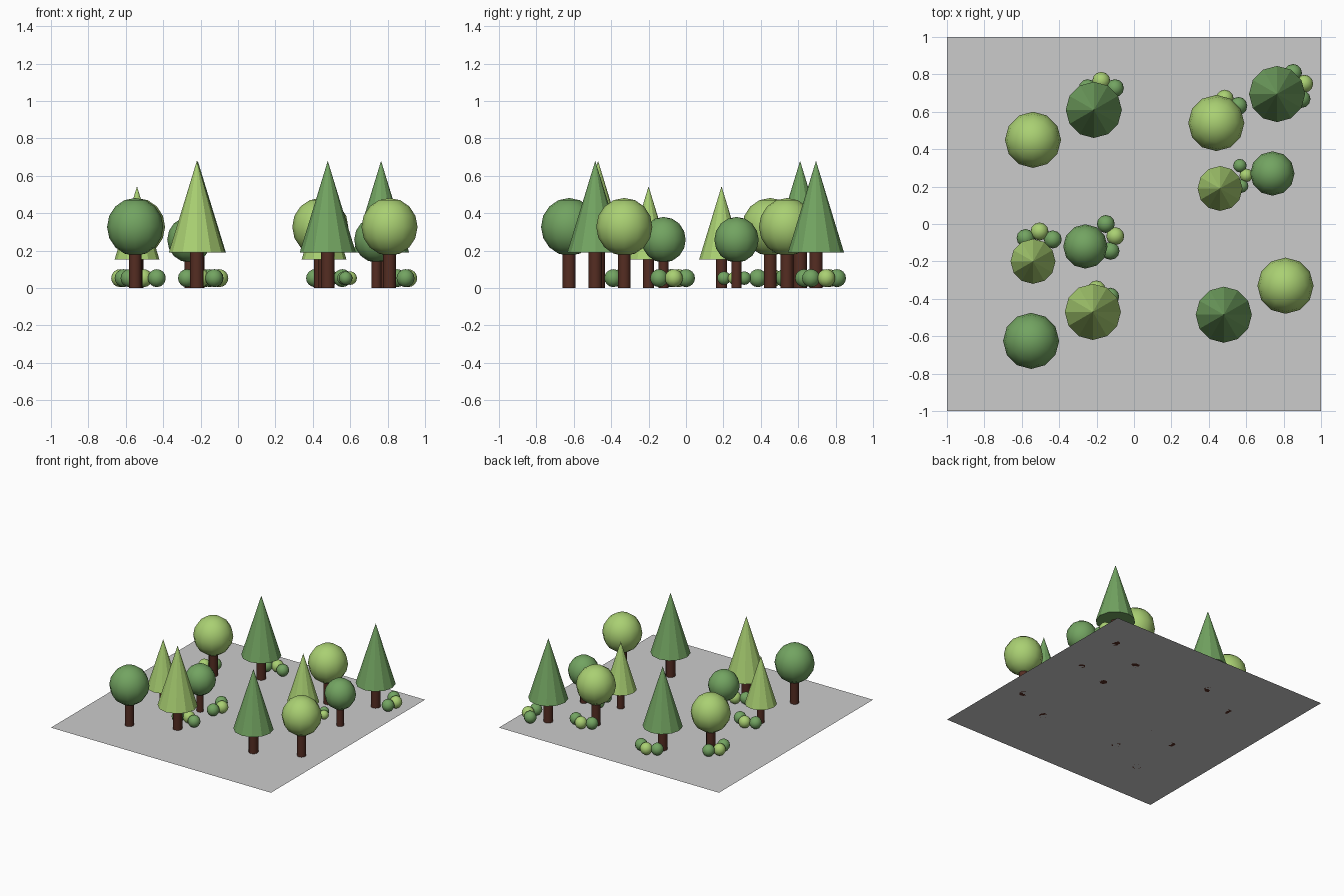
import bpy, math

if "Cube" in bpy.data.objects:
    bpy.data.objects.remove(bpy.data.objects["Cube"])

def material(name, rgb):
    m = bpy.data.materials.new(name)
    m.diffuse_color = (*rgb, 1)
    m.use_nodes = True
    m.node_tree.nodes["Principled BSDF"].inputs["Base Color"].default_value = m.diffuse_color
    return m

LIGHT = material("light_green", (0.40, 0.63, 0.17))
DARK = material("dark_green", (0.17, 0.37, 0.12))
BARK = material("bark", (0.09, 0.026, 0.016))

def finish(name, mat, angle):
    o = bpy.context.object
    o.name = name
    o.data.materials.append(mat)
    bpy.ops.object.shade_smooth_by_angle(angle=math.radians(angle))
    return o

def ball(name, x, y, z, r, mat, squash=1.0):
    bpy.ops.mesh.primitive_uv_sphere_add(segments=12, ring_count=8, radius=r, location=(x, y, z))
    bpy.context.object.scale.z = squash
    finish(name, mat, 50)

def trunk(x, y, r, top):
    bpy.ops.mesh.primitive_cylinder_add(vertices=12, radius=r, depth=top, location=(x, y, top / 2))
    finish("trunk", BARK, 40)

def round_tree(x, y, s, mat):
    trunk(x, y, 0.034 * s, 0.25 * s)
    ball("round_crown", x, y, 0.327 * s, 0.15 * s, mat, 1.03)

def cone_tree(x, y, s, mat):
    trunk(x, y, 0.036 * s, 0.20 * s)
    bpy.ops.mesh.primitive_cone_add(vertices=12, radius1=0.15 * s, radius2=0, depth=0.49 * s,
                                    location=(x, y, 0.435 * s))
    finish("cone_crown", mat, 20)

# Ground sheet
bpy.ops.mesh.primitive_plane_add(size=2)
bpy.context.object.name = "ground_sheet"

# Trees: x, y, scale, colour
for t in [(-0.54, 0.45, 1, LIGHT), (-0.55, -0.625, 1, DARK), (0.44, 0.54, 1, LIGHT),
          (0.81, -0.33, 1, LIGHT), (-0.26, -0.12, 0.79, DARK), (0.74, 0.27, 0.79, DARK)]:
    round_tree(*t)
for t in [(-0.215, 0.61, 1, DARK), (0.765, 0.695, 1, DARK), (-0.22, -0.47, 1, LIGHT),
          (0.48, -0.485, 1, DARK), (-0.54, -0.2, 0.8, LIGHT), (0.46, 0.19, 0.8, LIGHT)]:
    cone_tree(*t)

# Bush trios: centre bush x, y, facing angle, radius
for x, y, deg, r in [(-0.175, 0.765, 90, 0.048), (0.91, 0.75, 18, 0.048), (0.485, 0.67, 90, 0.048),
                     (0.60, 0.26, 5, 0.036), (-0.10, -0.065, 10, 0.048), (-0.505, -0.04, 87, 0.048),
                     (-0.20, -0.35, 90, 0.048), (-0.63, 0.465, 165, 0.048)]:
    ball("bush_middle", x, y, 0.053, r, LIGHT)
    for side in (-1, 1):
        a = math.radians(deg + side * 118)
        d = r * 1.72
        ball("bush_side", x + d * math.cos(a), y + d * math.sin(a), 0.053, r, DARK)
